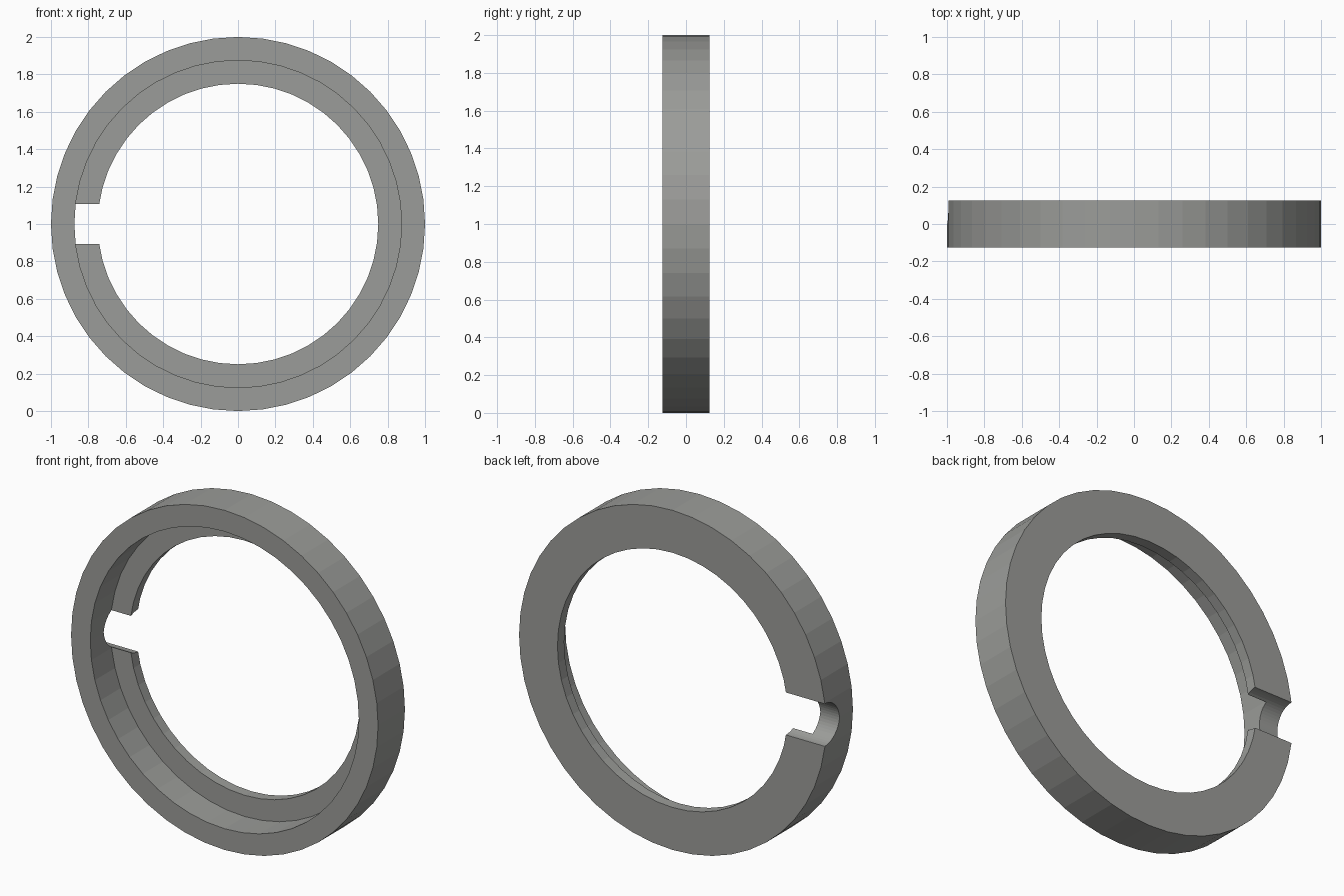
import bpy, bmesh, math

if "Cube" in bpy.data.objects:
    bpy.data.objects.remove(bpy.data.objects["Cube"])

SEGS = 48
CENTRE_Z = 1.0

grey = bpy.data.materials.new("warm_grey")
grey.diffuse_color = (0.33, 0.335, 0.32, 1)
grey.use_nodes = True
grey.node_tree.nodes["Principled BSDF"].inputs["Base Color"].default_value = grey.diffuse_color

# stepped ring: closed (radius, y) profile swept around the y axis
profile = [(1.0, -0.125), (1.0, 0.125), (0.75, 0.125),
           (0.75, 0.0625), (0.875, 0.0625), (0.875, -0.125)]
bm = bmesh.new()
rings = []
for i in range(SEGS):
    a = 2 * math.pi * i / SEGS
    rings.append([bm.verts.new((r * math.cos(a), y, CENTRE_Z + r * math.sin(a)))
                  for r, y in profile])
n = len(profile)
for i in range(SEGS):
    p, q = rings[i], rings[(i + 1) % SEGS]
    for j in range(n):
        k = (j + 1) % n
        bm.faces.new((p[j], p[k], q[k], q[j]))
bmesh.ops.recalc_face_normals(bm, faces=bm.faces)
mesh = bpy.data.meshes.new("stepped_ring")
bm.to_mesh(mesh)
bm.free()
mesh.materials.append(grey)
ring = bpy.data.objects.new("stepped_ring", mesh)
bpy.context.collection.objects.link(ring)

# half-round notch through the rim and ledge at the left, open to the back
bpy.ops.mesh.primitive_cylinder_add(vertices=48, radius=0.125, depth=0.7,
                                    location=(-0.85, 0.125, CENTRE_Z),
                                    rotation=(0, math.pi / 2, 0))
cutter = bpy.context.object
cutter.name = "notch_cutter"
cutter.hide_render = True
cutter.data.materials.append(grey)

cut = ring.modifiers.new("notch", 'BOOLEAN')
cut.operation = 'DIFFERENCE'
cut.solver = 'EXACT'
cut.object = cutter
bpy.ops.object.select_all(action='DESELECT')
ring.select_set(True)
bpy.context.view_layer.objects.active = ring
bpy.ops.object.modifier_apply(modifier=cut.name)
bpy.data.objects.remove(cutter, do_unlink=True)
